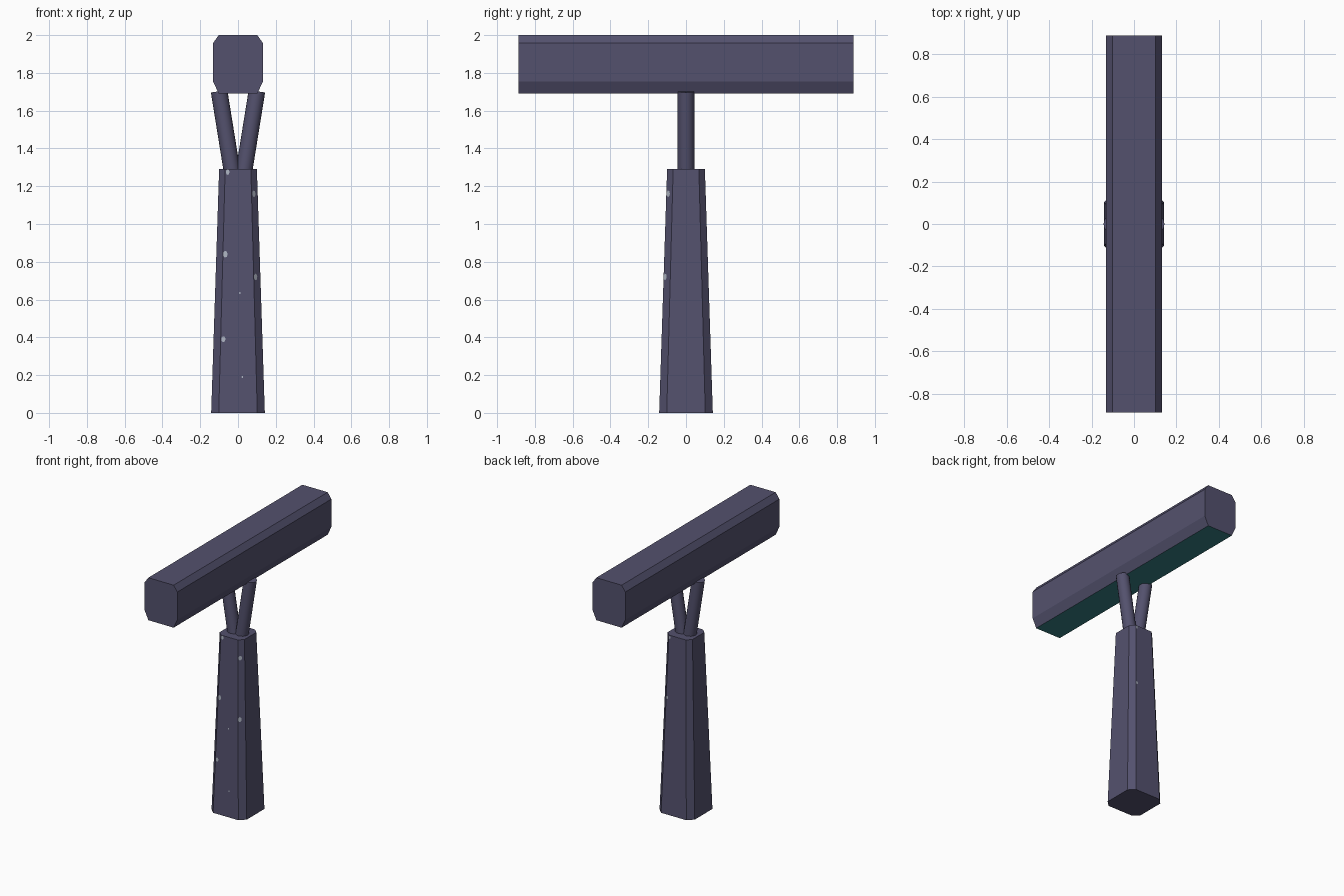
import bpy, bmesh, math
from mathutils import Vector

if "Cube" in bpy.data.objects:
    bpy.data.objects.remove(bpy.data.objects["Cube"])


def make_mat(name, rgb):
    m = bpy.data.materials.new(name)
    m.diffuse_color = (*rgb, 1)
    m.use_nodes = True
    m.node_tree.nodes["Principled BSDF"].inputs["Base Color"].default_value = m.diffuse_color
    return m


METAL = make_mat("dark violet metal", (0.088, 0.083, 0.155))
GLOW = make_mat("teal lamp glass", (0.035, 0.21, 0.23))
SPECK = make_mat("pale chipped paint", (0.42, 0.46, 0.54))


def make_object(name, bm, mats):
    bmesh.ops.recalc_face_normals(bm, faces=bm.faces)
    me = bpy.data.meshes.new(name)
    bm.to_mesh(me)
    bm.free()
    for m in mats:
        me.materials.append(m)
    ob = bpy.data.objects.new(name, me)
    bpy.context.collection.objects.link(ob)
    return ob


def loft(bm, ring_a, ring_b):
    a = [bm.verts.new(p) for p in ring_a]
    b = [bm.verts.new(p) for p in ring_b]
    n = len(a)
    for i in range(n):
        bm.faces.new((a[i], a[(i + 1) % n], b[(i + 1) % n], b[i]))
    bm.faces.new(a[::-1])
    bm.faces.new(b)


def chamfered_square(half, flat, z):
    pts = [(-flat, -half), (flat, -half), (half, -flat), (half, flat),
           (flat, half), (-flat, half), (-half, flat), (-half, -flat)]
    return [Vector((x, y, z)) for x, y in pts]


# Tapered column with chamfered corners
bottom = chamfered_square(0.142, 0.102, 0)
top = chamfered_square(0.10, 0.068, 1.29)
bm = bmesh.new()
loft(bm, bottom, top)
make_object("column", bm, [METAL])

# Lamp head: chamfered bar running front to back, lit underside
half_profile = [(0.102, 1.69), (0.132, 1.755), (0.132, 1.958), (0.102, 2.0)]
profile = half_profile + [(-x, z) for x, z in reversed(half_profile)]
bm = bmesh.new()
loft(bm, [(x, -0.888, z) for x, z in profile], [(x, 0.888, z) for x, z in profile])
bm.normal_update()
for f in bm.faces:
    if f.calc_center_median().z < 1.7:
        f.material_index = 1
make_object("lamp_head", bm, [METAL, GLOW])

# Two round struts spreading in a V
for side, label in ((-1, "left"), (1, "right")):
    start = Vector((side * 0.027, 0, 1.25))
    end = Vector((side * 0.1, 0, 1.703))
    axis = end - start
    bpy.ops.mesh.primitive_cylinder_add(vertices=16, radius=0.044, depth=axis.length,
                                        location=(start + end) / 2,
                                        rotation=axis.to_track_quat('Z', 'Y').to_euler())
    ob = bpy.context.object
    ob.name = label + "_strut"
    ob.data.materials.append(METAL)
    bpy.ops.object.shade_smooth_by_angle(angle=math.radians(40))

# Chipped paint specks: column side, position across it, height, radius
chips = [(0, 0.10, 1.275, 0.015), (0, 0.08, 0.84, 0.018), (0, 0.08, 0.39, 0.016),
         (0, 0.56, 0.635, 0.006), (0, 0.62, 0.19, 0.006),
         (1, 0.35, 1.16, 0.018), (1, 0.25, 0.72, 0.018),
         (4, 0.05, 1.275, 0.012), (4, 0.05, 0.84, 0.012)]
bm = bmesh.new()
for i, u, z, r in chips:
    j = (i + 1) % 8
    low, high = bottom[i].lerp(bottom[j], u), top[i].lerp(top[j], u)
    across = (bottom[j] - bottom[i]).normalized()
    up = (high - low).normalized()
    centre = low.lerp(high, z / 1.29) + across.cross(up) * 0.002
    bm.faces.new([bm.verts.new(centre + r * (across * 0.7 * math.cos(t) + up * math.sin(t)))
                  for t in (k * math.tau / 7 for k in range(7))])
make_object("paint_chips", bm, [SPECK])
